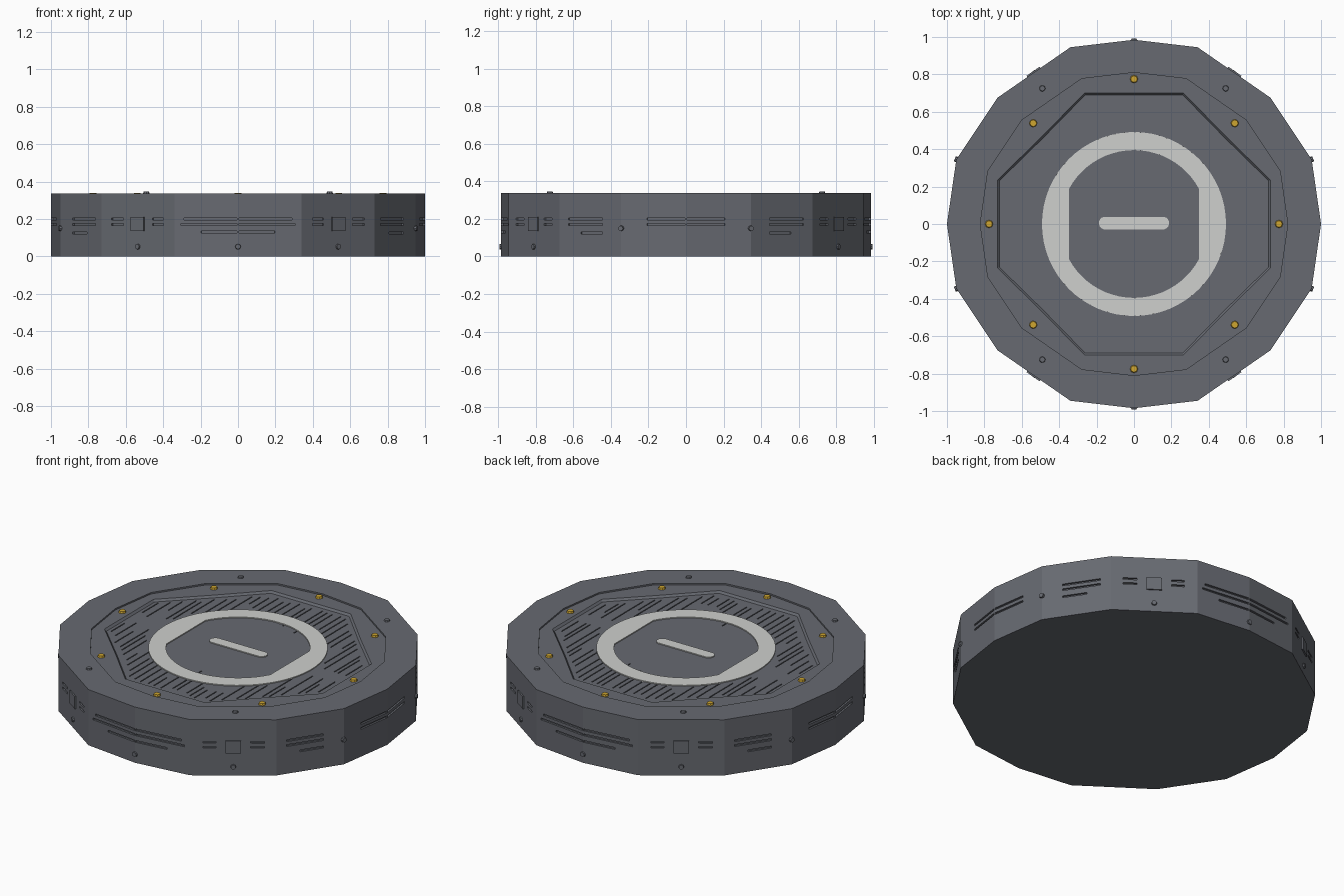
import bpy, bmesh, math, random
from mathutils import Vector, Matrix

if "Cube" in bpy.data.objects:
    bpy.data.objects.remove(bpy.data.objects["Cube"])

random.seed(4)


def material(name, rgb):
    m = bpy.data.materials.new(name)
    m.diffuse_color = (*rgb, 1)
    m.use_nodes = True
    m.node_tree.nodes["Principled BSDF"].inputs["Base Color"].default_value = m.diffuse_color
    return m


GREY = material("slate grey", (0.135, 0.143, 0.165))
WHITE = material("marking white", (0.62, 0.63, 0.61))
GOLD = material("lamp gold", (0.62, 0.38, 0.03))


def make(name, bm, mat):
    bmesh.ops.recalc_face_normals(bm, faces=bm.faces[:])
    me = bpy.data.meshes.new(name)
    bm.to_mesh(me)
    bm.free()
    me.materials.append(mat)
    ob = bpy.data.objects.new(name, me)
    bpy.context.collection.objects.link(ob)
    return ob


def mirrored(quarter):
    """Repeat five first-quadrant points around all four quadrants."""
    q = [Vector(p) for p in quarter]
    half = q + [Vector((-p.x, p.y)) for p in reversed(q[:-1])]
    return half + [Vector((p.x, -p.y)) for p in reversed(half[1:-1])]


def bridge(bm, loops, closed=False):
    rings = [[bm.verts.new((p.x, p.y, z)) for p in pts] for pts, z in loops]
    pairs = list(zip(rings, rings[1:]))
    if closed:
        pairs.append((rings[-1], rings[0]))
    else:
        bm.faces.new(rings[0])
        bm.faces.new(rings[-1])
    for a, b in pairs:
        for i in range(len(a)):
            j = (i + 1) % len(a)
            bm.faces.new((a[i], a[j], b[j], b[i]))


def box(bm, centre, size, rot=Matrix()):
    bmesh.ops.create_cube(bm, size=1, matrix=Matrix.Translation(centre) @ rot
                          @ Matrix.Diagonal((*size, 1)))


def bolt(bm, centre, normal, radius, height):
    rot = Vector(normal).to_track_quat('Z', 'Y').to_matrix().to_4x4()
    bmesh.ops.create_cone(bm, cap_ends=True, segments=8, radius1=radius,
                          radius2=radius * 0.8, depth=height,
                          matrix=Matrix.Translation(centre) @ rot)


# pad body: 16-sided drum with a shallow ledge and an octagonal sunken deck
TOP, LEDGE, DECK = 0.337, 0.328, 0.316
outer = mirrored([(1, 0), (0.95, 0.345), (0.73, 0.675), (0.34, 0.945), (0, 0.985)])
octo = mirrored([(0.73, 0), (0.73, 0.235), (0.495, 0.465), (0.265, 0.70), (0, 0.70)])
step = [p * 0.822 for p in outer]
bm = bmesh.new()
bridge(bm, [(outer, 0), (outer, TOP), (step, TOP), (step, LEDGE),
            (octo, LEDGE), ([p * 0.985 for p in octo], DECK)])
body = make("pad_body", bm, GREY)

# side slots (cutters) and square access plates, placed per wall facet
SLOTS = {0: [(0.012, 0.6, 0.2), (0.012, 0.6, 0.17)],
         1: [(0.3, 0.85, 0.2), (0.3, 0.85, 0.17), (0.3, 0.65, 0.125)],
         2: [(0.14, 0.3, 0.2), (0.14, 0.3, 0.17), (0.7, 0.85, 0.2), (0.7, 0.85, 0.17)],
         3: [(0.15, 0.988, 0.2), (0.1, 0.988, 0.17), (0.42, 0.988, 0.13)]}
cut, plates = bmesh.new(), bmesh.new()
for i in range(16):
    a, b = outer[i], outer[(i + 1) % 16]
    k, flip = i % 4, (i // 4) % 2
    if flip:                      # odd quadrants run the other way round
        a, b, k = b, a, 3 - k
    d = b - a
    rot = Matrix.Rotation(math.atan2(d.y, d.x), 4, 'Z')
    for t0, t1, z in SLOTS[k]:
        c = a + d * (t0 + t1) / 2
        box(cut, (c.x, c.y, z), (d.length * (t1 - t0), 0.022, 0.011), rot)
    if k == 2:
        c = (a + b) / 2
        box(plates, (c.x, c.y, 0.173), (0.085, 0.016, 0.075), rot)
make("access_plates", plates, GREY)

# plank grooves in the deck
for n in range(-15, 16):
    x = n * 0.046 + random.uniform(-0.012, 0.012)
    lim = min(0.67, 0.67 - (abs(x) - 0.25) * 0.98)
    for s in (-1, 1):
        y0 = max(0.05, lim - random.uniform(0.12, 0.34))
        y1 = lim - random.uniform(0.0, 0.04)
        if y1 - y0 > 0.05:
            box(cut, (x, s * (y0 + y1) / 2, DECK), (0.006, y1 - y0, 0.012))
cutter = make("groove_cutter", cut, GREY)
cutter.hide_render = True
mod = body.modifiers.new("grooves", 'BOOLEAN')
mod.operation, mod.solver, mod.object = 'DIFFERENCE', 'EXACT', cutter
bpy.context.view_layer.objects.active = body
body.select_set(True)
bpy.ops.object.modifier_apply(modifier=mod.name)
bpy.data.objects.remove(cutter)

# painted landing ring, with its inner edge trimmed straight on both sides
N, R_OUT, R_IN, FLAT = 64, 0.492, 0.395, 0.348
circle = [Vector((math.cos(2 * math.pi * i / N), math.sin(2 * math.pi * i / N)))
          for i in range(N)]
ring_out = [p * R_OUT for p in circle]
ring_in = [Vector((max(-FLAT, min(FLAT, p.x * R_IN)), p.y * R_IN)) for p in circle]
bm = bmesh.new()
bridge(bm, [(ring_out, DECK - 0.002), (ring_out, DECK + 0.006),
            (ring_in, DECK + 0.006), (ring_in, DECK - 0.002)], closed=True)
make("landing_ring", bm, WHITE)

# painted centre bar with rounded ends
bar = [Vector((math.copysign(0.155, p.x) + p.x * 0.033, p.y * 0.034 + 0.005))
       for p in circle[2::4]]
bm = bmesh.new()
bridge(bm, [(bar, DECK - 0.002), (bar, DECK + 0.006)])
make("centre_bar", bm, WHITE)

# gold marker lamps on the ledge
bm = bmesh.new()
for i in range(8):
    r = 0.775 if i % 2 == 0 else 0.762
    t = i * math.pi / 4
    bolt(bm, (r * math.cos(t), r * math.sin(t), LEDGE + 0.004), (0, 0, 1), 0.022, 0.014)
make("marker_lamps", bm, GOLD)

# small bolts on the rim and around the wall
bm = bmesh.new()
for sx in (-1, 1):
    for sy in (-1, 1):
        bolt(bm, (sx * 0.49, sy * 0.725, TOP + 0.002), (0, 0, 1), 0.018, 0.014)
        bolt(bm, (sx * 0.948, sy * 0.345, 0.15), (sx * 0.94, sy * 0.34, 0), 0.017, 0.022)
        bolt(bm, (sx * 0.535, sy * 0.81, 0.052), (sx * 0.57, sy * 0.82, 0), 0.017, 0.018)
for sy in (-1, 1):
    bolt(bm, (0, sy * 0.984, 0.052), (0, sy, 0), 0.017, 0.018)
make("bolts", bm, GREY)
